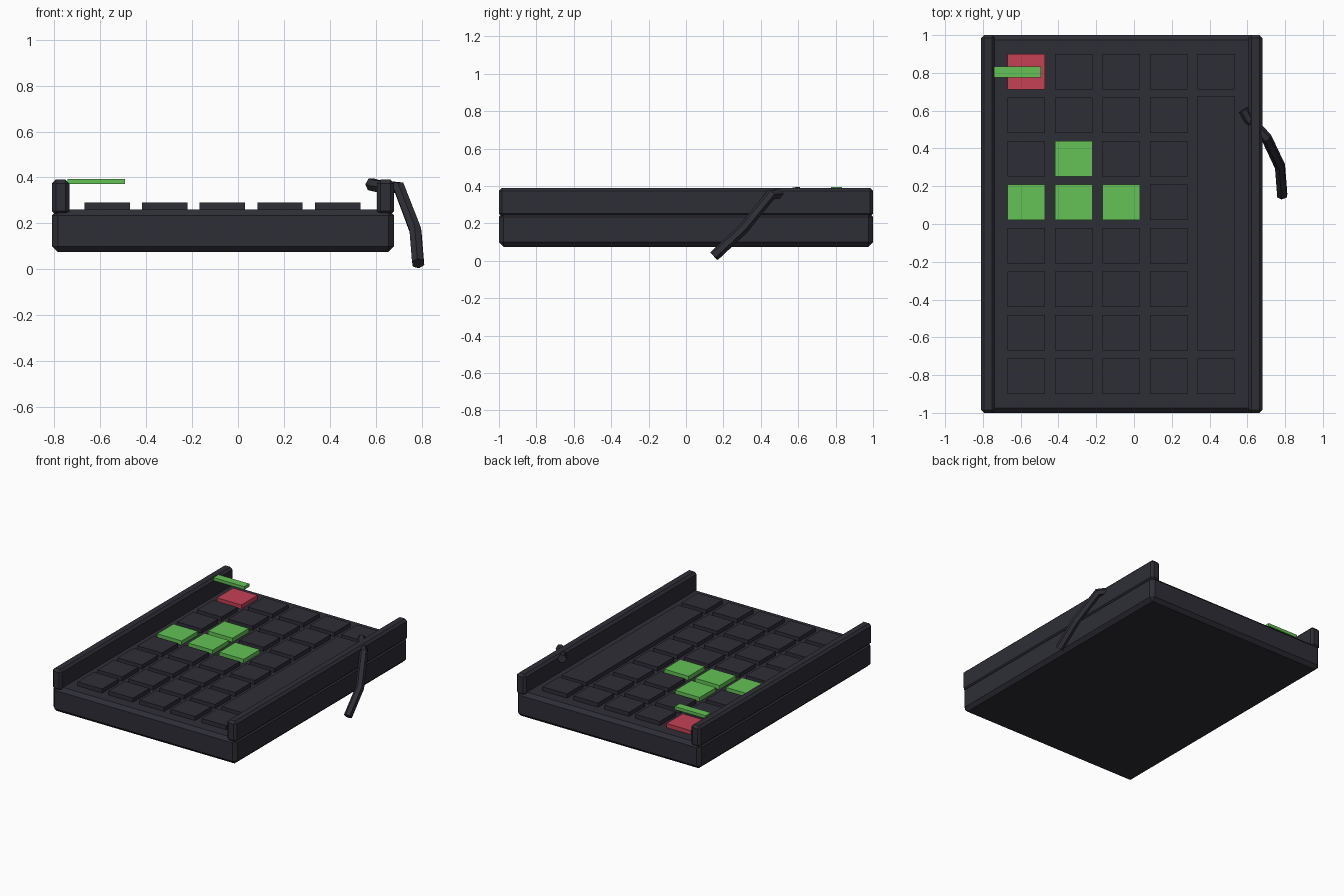
import bpy
from mathutils import Vector

cube = bpy.data.objects.get("Cube")
if cube:
    bpy.data.objects.remove(cube, do_unlink=True)


def material(name, r, g, b):
    mat = bpy.data.materials.new(name)
    mat.use_nodes = True
    mat.diffuse_color = (r, g, b, 1)
    mat.node_tree.nodes["Principled BSDF"].inputs["Base Color"].default_value = (r, g, b, 1)
    return mat


charcoal = material("charcoal", 0.027, 0.027, 0.037)
green = material("green", 0.125, 0.54, 0.092)
red = material("red", 0.56, 0.052, 0.09)


def box(name, low, high, mat, bevel=0):
    """Box between two corners, with an optional chamfer."""
    low, high = Vector(low), Vector(high)
    bpy.ops.mesh.primitive_cube_add(size=1, location=(low + high) / 2)
    obj = bpy.context.object
    obj.name = name
    obj.scale = high - low
    bpy.ops.object.transform_apply(location=False, rotation=False, scale=True)
    obj.data.materials.append(mat)
    if bevel:
        mod = obj.modifiers.new("chamfer", "BEVEL")
        mod.width = bevel
        mod.segments = 1
    return obj


# Tray and its two side rails
left, right = -0.81, 0.68
box("tray", (left, -1, 0.075), (right, 1, 0.26), charcoal, 0.025)
box("right_rail", (left, -1, 0.237), (left + 0.075, 1, 0.39), charcoal, 0.016)
box("left_rail", (right - 0.075, -1, 0.237), (right, 1, 0.39), charcoal, 0.016)

# Keys: a grid, with one tall key filling most of the last column
half_x, half_y = 0.099, 0.094
columns = [-0.57 + 0.251 * i for i in range(5)]
rows = [0.805 - 0.23 * i for i in range(8)]
painted = {(0, 0): red, (1, 2): green, (0, 3): green, (1, 3): green, (2, 3): green}


def key(name, x, top, bottom, mat):
    box(name, (x - half_x, bottom - half_y, 0.25), (x + half_x, top + half_y, 0.29), mat)


for c, x in enumerate(columns):
    for r, y in enumerate(rows):
        if c == 4 and 0 < r < 7:
            continue
        key(f"key_{c}_{r}", x, y, y, painted.get((c, r), charcoal))
key("tall_key", columns[4], rows[1] + 0.008, rows[6], charcoal)

# Raised indicator bar
box("indicator_bar", (-0.742, 0.775, 0.372), (-0.492, 0.833, 0.394), green)

# Cord hanging over the left rail
curve = bpy.data.curves.new("cord", "CURVE")
curve.dimensions = "3D"
curve.bevel_depth = 0.029
curve.bevel_resolution = 1
curve.use_fill_caps = True
path = [(0.58, 0.605, 0.37), (0.605, 0.56, 0.363), (0.702, 0.455, 0.355),
        (0.773, 0.305, 0.17), (0.785, 0.15, 0.025)]
spline = curve.splines.new("POLY")
spline.points.add(len(path) - 1)
for point, co in zip(spline.points, path):
    point.co = (*co, 1)
spline.use_smooth = False
curve.materials.append(charcoal)
cord = bpy.data.objects.new("cord", curve)
bpy.context.collection.objects.link(cord)
